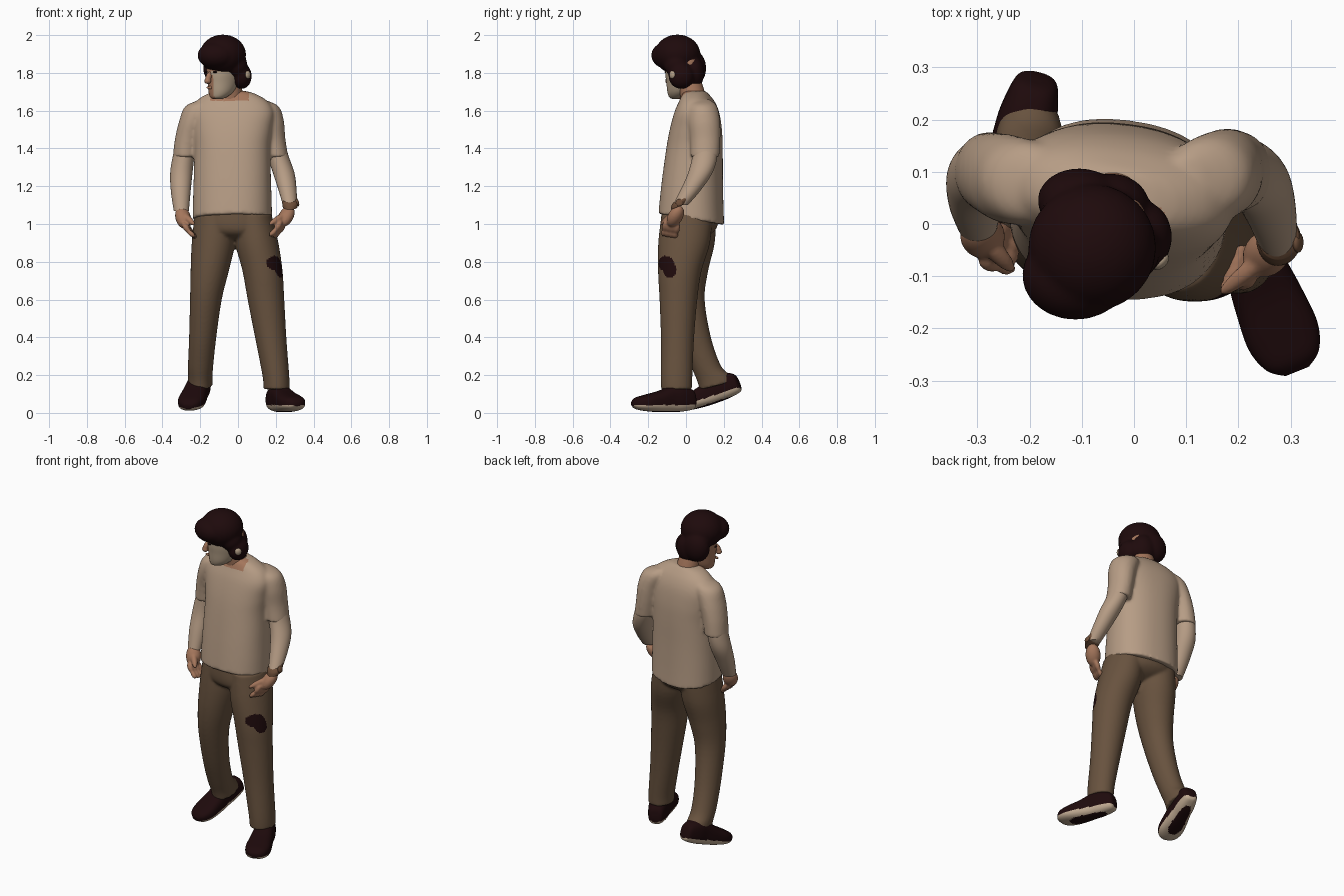
import bpy, bmesh, math
from mathutils import Vector, Matrix


def material(name, r, g, b):
    m = bpy.data.materials.new(name)
    m.diffuse_color = (r, g, b, 1)
    return m


BEIGE = material("beige cloth", 0.47, 0.335, 0.235)
PANTS = material("brown trousers", 0.138, 0.085, 0.049)
DARK = material("dark maroon", 0.013, 0.003, 0.0035)
SKIN = material("skin", 0.37, 0.18, 0.105)
PALE = material("pale cheek", 0.45, 0.345, 0.24)
CREAM = material("cream sole", 0.55, 0.42, 0.30)
STRAP = material("watch strap", 0.15, 0.075, 0.04)


def select(obs):
    bpy.ops.object.select_all(action='DESELECT')
    for ob in obs:
        ob.select_set(True)
    bpy.context.view_layer.objects.active = obs[0]


def finish(name, bm, mats, smooth=50):
    bmesh.ops.recalc_face_normals(bm, faces=bm.faces)
    me = bpy.data.meshes.new(name)
    bm.to_mesh(me)
    bm.free()
    for m in mats:
        me.materials.append(m)
    ob = bpy.data.objects.new(name, me)
    bpy.context.collection.objects.link(ob)
    select([ob])
    bpy.ops.object.shade_smooth_by_angle(angle=math.radians(smooth))
    return ob


def fuse(name, obs, mats, rule=None, voxel=0.009, soften=4):
    """Merge parts into one skin, then colour its faces by rule."""
    select(obs)
    if len(obs) > 1:
        bpy.ops.object.join()
    ob = obs[0]
    ob.name = name
    m = ob.modifiers.new("fuse", 'REMESH')
    m.mode, m.voxel_size, m.use_smooth_shade = 'VOXEL', voxel, True
    s = ob.modifiers.new("soften", 'SMOOTH')
    s.factor, s.iterations = 0.5, soften
    bpy.ops.object.modifier_apply(modifier="fuse")
    bpy.ops.object.modifier_apply(modifier="soften")
    ob.data.materials.clear()
    for mat in mats:
        ob.data.materials.append(mat)
    for p in ob.data.polygons:
        p.material_index = rule(p.center) if rule else 0
    return ob


def spline(rings, sub):
    """Smooth run of values through the given rings."""
    out = []
    n = len(rings)
    for i in range(n - 1):
        p = [rings[max(i - 1, 0)], rings[i], rings[i + 1], rings[min(i + 2, n - 1)]]
        for k in range(sub):
            t = k / sub
            out.append([0.5 * (2 * b + (c - a) * t + (2 * a - 5 * b + 4 * c - d) * t * t
                               + (3 * b - a - 3 * c + d) * t ** 3) for a, b, c, d in zip(*p)])
    return out + [list(rings[-1])]


def loft(name, rings, mats, rule=None, seg=40, sub=5, power=2.0, yaw=0, xf=None):
    """Skin rings of (x, y, z, half width, half depth, tilt)."""
    bm = bmesh.new()
    rows = []
    rings = [tuple(r) + (0,) * (6 - len(r)) for r in rings]
    rot = Matrix.Rotation(math.radians(yaw), 3, 'Z')
    for x, y, z, a, b, tilt in spline(rings, sub):
        row = []
        for k in range(seg):
            t = 2 * math.pi * k / seg
            c, s = math.cos(t), math.sin(t)
            px = math.copysign(abs(c) ** (2 / power), c) * a
            py = math.copysign(abs(s) ** (2 / power), s) * b
            d = rot @ Vector((px, py, 0))
            row.append(bm.verts.new((x + d.x, y + d.y, z + tilt * d.y)))
        rows.append(row)
    for r, q in zip(rows, rows[1:]):
        for k in range(seg):
            j = (k + 1) % seg
            bm.faces.new((r[k], r[j], q[j], q[k]))
    bm.faces.new(rows[0])
    bm.faces.new(rows[-1])
    if rule:
        for f in bm.faces:
            f.material_index = rule(f.calc_center_median())
    if xf:
        bm.transform(xf)
    return finish(name, bm, mats)


def blobs(name, parts, mat, voxel=0):
    """Ellipsoids (centre, radii, long direction), fused when voxel is set."""
    bm = bmesh.new()
    for c, r, d in parts:
        turn = Vector(d).to_track_quat('Z', 'Y').to_matrix().to_4x4()
        bmesh.ops.create_uvsphere(bm, u_segments=24, v_segments=16, radius=1,
                                  matrix=Matrix.Translation(c) @ turn @ Matrix.Diagonal((*r, 1)))
    ob = finish(name, bm, [mat])
    return fuse(name, [ob], [mat], voxel=voxel) if voxel else ob


def limb(p, q, r, flat=1.0):
    p, q = Vector(p), Vector(q)
    return ((p + q) / 2, (r, r * flat, (q - p).length / 2 + r * 0.5), q - p)


UP = (0, 0, 1)

# shirt: body and short sleeves fused, with the open neckline in skin colour
body = loft("shirt_body", [(-0.03, 0.028, 1.025, 0.21, 0.172, -0.17), (-0.03, 0.03, 1.12, 0.208, 0.166, -0.1),
                           (-0.03, 0.035, 1.25, 0.204, 0.158), (-0.03, 0.045, 1.4, 0.202, 0.147),
                           (-0.03, 0.052, 1.5, 0.213, 0.135), (-0.03, 0.057, 1.59, 0.222, 0.115),
                           (-0.032, 0.057, 1.65, 0.19, 0.09), (-0.035, 0.05, 1.69, 0.125, 0.066),
                           (-0.035, 0.05, 1.705, 0.07, 0.05)], [BEIGE], seg=56, power=2.3, yaw=-7)
sleeve_l = loft("left_sleeve", [(-0.16, 0.08, 1.66, 0.03, 0.04), (-0.2, 0.08, 1.625, 0.077, 0.075),
                                (-0.237, 0.085, 1.55, 0.073, 0.085), (-0.267, 0.095, 1.45, 0.067, 0.08),
                                (-0.28, 0.1, 1.355, 0.065, 0.076)], [BEIGE])
sleeve_r = loft("right_sleeve", [(0.1, 0.085, 1.66, 0.03, 0.04), (0.135, 0.088, 1.625, 0.078, 0.075),
                                 (0.167, 0.095, 1.55, 0.075, 0.085), (0.184, 0.102, 1.45, 0.067, 0.08),
                                 (0.2, 0.1, 1.355, 0.066, 0.076)], [BEIGE])
fuse("shirt", [body, sleeve_l, sleeve_r], [BEIGE, SKIN],
     lambda c: int(c.z > 1.652 and c.y < 0.035 and abs(c.x + 0.045) < 0.1), soften=6)

# long inner sleeves on the forearms
loft("left_forearm", [(-0.275, 0.1, 1.45, 0.052, 0.062), (-0.288, 0.1, 1.36, 0.057, 0.066),
                      (-0.3, 0.085, 1.27, 0.059, 0.063), (-0.303, 0.045, 1.17, 0.052, 0.053),
                      (-0.3, 0.005, 1.07, 0.04, 0.04)], [BEIGE])
loft("right_forearm", [(0.19, 0.1, 1.45, 0.052, 0.06), (0.212, 0.1, 1.36, 0.056, 0.066),
                       (0.242, 0.075, 1.27, 0.057, 0.064), (0.262, 0.025, 1.18, 0.048, 0.054),
                       (0.275, -0.03, 1.1, 0.037, 0.04)], [BEIGE])

# watch strap and its face plate
loft("watch", [(0.276, -0.024, 1.13, 0.04, 0.044, 0.4), (0.277, -0.03, 1.115, 0.043, 0.047, 0.4),
               (0.276, -0.037, 1.093, 0.04, 0.043, 0.4)], [STRAP])
blobs("watch_face", [((0.314, -0.035, 1.113), (0.02, 0.02, 0.009), (1, 0, 0.3))], STRAP)


# hands
def hand(name, wrist, knuckle, tip, thumb):
    w, k, t = Vector(wrist), Vector(knuckle), Vector(tip)
    parts = [limb(w, k, 0.043, 0.85), limb(w + Vector((0, -0.01, -0.01)), thumb, 0.018)]
    for i in range(4):
        off = Vector((0.006, 0.021, -0.004)) * (i - 1.5)
        mid = k.lerp(t, 0.5) + off + Vector((0, 0, -0.008))
        parts += [limb(k + off, mid, 0.016), limb(mid, t + off, 0.014)]
    blobs(name, parts, SKIN, 0.006)


hand("left_hand", (-0.3, -0.005, 1.07), (-0.28, -0.04, 0.995), (-0.225, -0.055, 0.93), (-0.235, -0.085, 1.0))
hand("right_hand", (0.273, -0.037, 1.075), (0.235, -0.075, 1.005), (0.18, -0.09, 0.935), (0.17, -0.13, 1.0))


# trousers: seat and legs fused; the front leg has a dark patch on the thigh
def patch(c):
    a = ((c.y + 0.105) / 0.042) ** 2 + ((c.z - 0.79) / 0.042) ** 2 < 1
    b = ((c.y + 0.085) / 0.034) ** 2 + ((c.z - 0.755) / 0.042) ** 2 < 1
    return int(c.x > 0.15 and (a or b))


seat = loft("trouser_seat", [(-0.025, 0.022, 1.1, 0.185, 0.145), (-0.02, 0.018, 1.0, 0.203, 0.15),
                             (-0.015, 0.008, 0.95, 0.18, 0.125), (-0.01, 0.0, 0.915, 0.06, 0.06)],
            [PANTS], yaw=-10)
leg_r = loft("right_trouser_leg", [(0.08, 0.005, 1.05, 0.098, 0.135), (0.1, -0.01, 0.9, 0.114, 0.137),
                                   (0.13, -0.033, 0.75, 0.106, 0.115), (0.148, -0.04, 0.6, 0.097, 0.1),
                                   (0.173, -0.045, 0.4, 0.083, 0.088), (0.2, -0.05, 0.2, 0.071, 0.084),
                                   (0.205, -0.05, 0.125, 0.069, 0.082)], [PANTS])
leg_l = loft("left_trouser_leg", [(-0.12, 0.03, 1.05, 0.11, 0.13), (-0.13, 0.02, 0.9, 0.115, 0.132),
                                  (-0.15, 0.003, 0.75, 0.101, 0.114), (-0.17, 0.005, 0.6, 0.084, 0.094),
                                  (-0.187, 0.05, 0.4, 0.072, 0.082), (-0.198, 0.105, 0.25, 0.067, 0.08),
                                  (-0.2, 0.148, 0.185, 0.065, 0.09, 0.15),
                                  (-0.2, 0.165, 0.145, 0.065, 0.092, 0.25)], [PANTS])
fuse("trousers", [seat, leg_r, leg_l], [PANTS, DARK], patch, voxel=0.008, soften=5)


# shoes: (distance to toe, half width, bottom, top), with a cream rim
def shoe(name, place, yaw, pitch):
    prof = [(-0.176, 0.022, 0.03, 0.07), (-0.162, 0.042, 0.014, 0.115), (-0.1, 0.056, 0.003, 0.142),
            (-0.04, 0.059, 0, 0.138), (0.03, 0.067, 0, 0.112), (0.105, 0.071, 0.006, 0.092),
            (0.155, 0.054, 0.016, 0.078), (0.178, 0.024, 0.032, 0.058)]
    xf = (Matrix.Translation(place) @ Matrix.Rotation(math.radians(yaw), 4, 'Z')
          @ Matrix.Rotation(math.radians(pitch), 4, 'X') @ Matrix.Rotation(math.pi / 2, 4, 'X'))
    loft(name, [(0, (b + t) / 2, s, w, (t - b) / 2) for s, w, b, t in prof], [DARK, CREAM],
         lambda c: int(0.006 < c.y < 0.038), seg=64, sub=6, power=2.7, xf=xf)


shoe("right_shoe", (0.246, -0.117, 0.004), 22, 0)
shoe("left_shoe", (-0.22, 0.137, 0.045), -14, 18)

# neck and head, turned toward the left
loft("neck", [(-0.035, 0.05, 1.6, 0.075, 0.07), (-0.04, 0.035, 1.69, 0.066, 0.067),
              (-0.055, 0.005, 1.8, 0.06, 0.06)], [SKIN])
TURN = math.radians(-50)
FWD = Vector((math.sin(TURN), -math.cos(TURN), 0))
SIDE = Vector((math.cos(TURN), math.sin(TURN), 0))
HEAD = Vector((-0.067, -0.015, 0))


def at(f, s, z):
    return HEAD + FWD * f + SIDE * s + Vector((0, 0, z))


loft("head", [(*at(0.055, 0, 1.662), 0.02, 0.025), (*at(0.048, 0, 1.672), 0.042, 0.045),
              (*at(0.03, 0, 1.7), 0.06, 0.07), (*at(0.015, 0, 1.75), 0.071, 0.09),
              (*at(0.01, 0, 1.8), 0.079, 0.1), (*at(0.005, 0, 1.86), 0.08, 0.1),
              (*at(0, 0, 1.93), 0.05, 0.06)],
     [SKIN, PALE], lambda c: int((c - HEAD).dot(SIDE) > 0.018 and c.z < 1.81), yaw=-50)
blobs("nose", [(at(0.117, 0, 1.775), (0.016, 0.016, 0.036), FWD * 0.4 - Vector(UP)),
               (at(0.122, 0, 1.757), (0.019, 0.017, 0.016), UP)], SKIN, 0.005)
blobs("mouth", [(at(0.102, 0, 1.722), (0.022, 0.006, 0.008), UP)], SKIN)
for name, s in (("right_eye", 0.032), ("left_eye", -0.032)):
    blobs(name, [(at(0.098, s, 1.805), (0.012, 0.012, 0.006), UP)], DARK)

# hair: dome, fringe, and full sides and back
blobs("hair", [((-0.08, -0.045, 1.897), (0.123, 0.122, 0.106), UP),
               ((-0.112, -0.098, 1.893), (0.103, 0.086, 0.072), UP),
               ((0.02, -0.025, 1.783), (0.053, 0.068, 0.068), UP),
               ((-0.01, -0.05, 1.84), (0.06, 0.065, 0.065), UP),
               ((-0.045, 0.035, 1.8), (0.075, 0.062, 0.088), UP),
               ((-0.105, 0.045, 1.825), (0.08, 0.062, 0.09), UP)], DARK, 0.009)
blobs("ear", [((0.051, -0.072, 1.79), (0.019, 0.021, 0.012), (0.7, -0.7, 0))], PALE)
